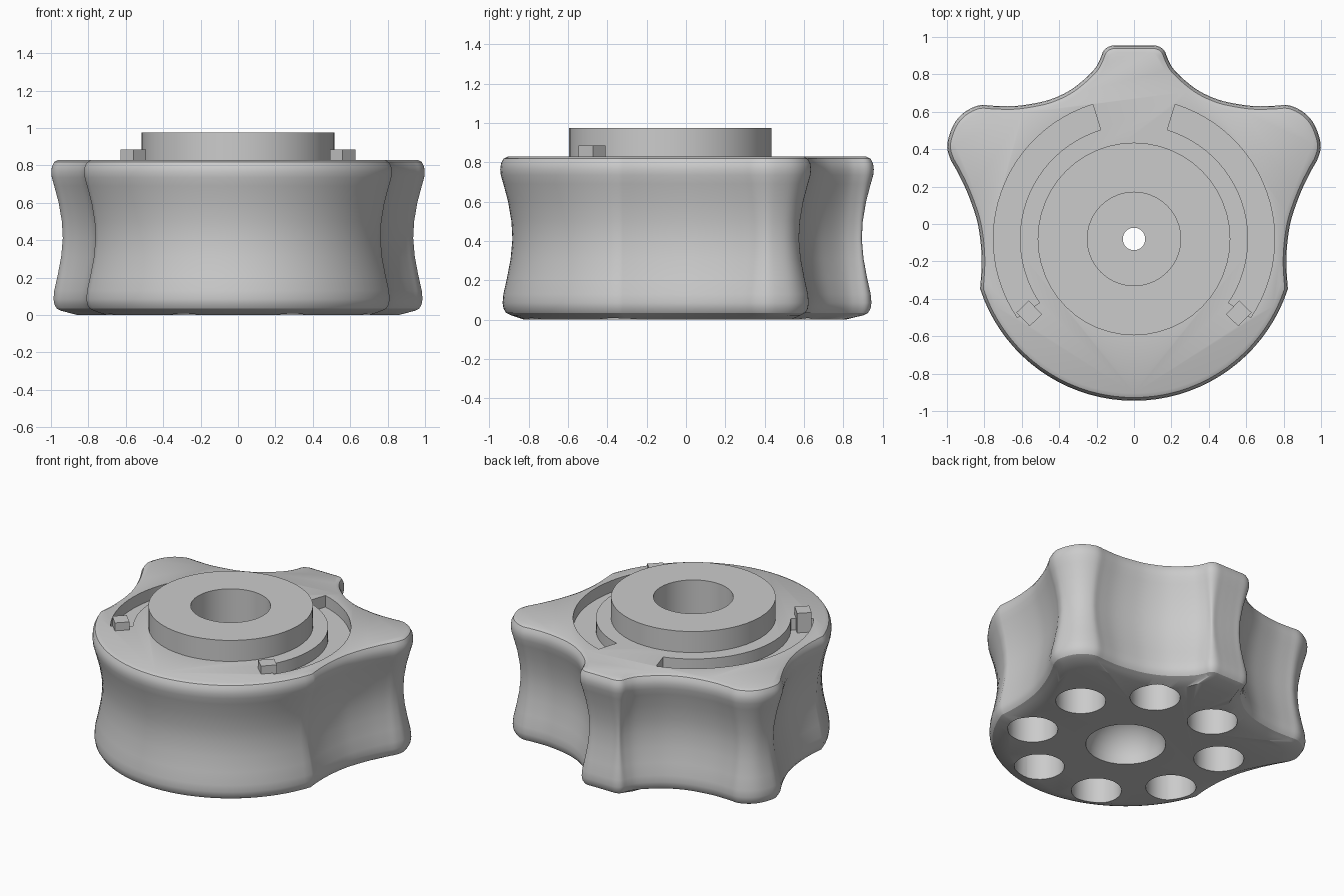
import bpy, bmesh
from math import sin, cos, pi, radians, sqrt
from mathutils import Vector

if "Cube" in bpy.data.objects:
    bpy.data.objects.remove(bpy.data.objects["Cube"])

CY = -0.08   # axis of the collar, bore, slots and bottom pockets


def make_object(name, bm):
    bmesh.ops.recalc_face_normals(bm, faces=bm.faces)
    me = bpy.data.meshes.new(name)
    bm.to_mesh(me)
    bm.free()
    ob = bpy.data.objects.new(name, me)
    bpy.context.collection.objects.link(ob)
    return ob


def loft(name, loops):
    """Skin a stack of closed loops and cap both ends."""
    bm = bmesh.new()
    rings = [[bm.verts.new(p) for p in loop] for loop in loops]
    n = len(rings[0])
    for a, b in zip(rings, rings[1:]):
        for i in range(n):
            j = (i + 1) % n
            bm.faces.new((a[i], a[j], b[j], b[i]))
    bm.faces.new(rings[0][::-1])
    bm.faces.new(rings[-1])
    return make_object(name, bm)


def lathe(name, profile, x=0.0, y=CY, n=40):
    return loft(name, [[(x + r * cos(2 * pi * i / n), y + r * sin(2 * pi * i / n), z)
                        for i in range(n)] for r, z in profile])


def arc_block(name, r0, r1, a0, a1, z0, z1, n=24):
    angs = [radians(a0 + (a1 - a0) * i / n) for i in range(n + 1)]
    pts = [(r0 * cos(a), CY + r0 * sin(a)) for a in angs]
    pts += [(r1 * cos(a), CY + r1 * sin(a)) for a in reversed(angs)]
    return loft(name, [[(x, y, z) for x, y in pts] for z in (z0, z1)])


def boolean(target, other, op):
    m = target.modifiers.new(op, 'BOOLEAN')
    m.operation, m.object, m.solver = op, other, 'EXACT'
    bpy.context.view_layer.objects.active = target
    bpy.ops.object.modifier_apply(modifier=m.name)
    bpy.data.objects.remove(other, do_unlink=True)


def spline(pts, steps=4):
    p = [Vector(q) for q in pts]
    p = [p[0]] + p + [p[-1]]
    out = []
    for i in range(1, len(p) - 2):
        a, b, c, d = p[i - 1:i + 3]
        for k in range(steps):
            t = k / steps
            out.append(0.5 * (2 * b + (c - a) * t + (2 * a - 5 * b + 4 * c - d) * t * t
                              + (3 * b - a - 3 * c + d) * t ** 3))
    return out


# Lobed outline: right half from the back lobe round to the front arc, mirrored
half = spline([(0, .955), (.06, .955), (.12, .953), (.16, .93), (.182, .88), (.21, .83),
               (.27, .77), (.35, .71), (.45, .665), (.55, .642), (.65, .63), (.75, .632),
               (.83, .634), (.91, .595), (.965, .53), (.998, .43), (.985, .355),
               (.95, .29), (.905, .2), (.865, .1), (.835, 0), (.818, -.12),
               (.815, -.23), (.823, -.345)])
half += [Vector((.865 * cos(radians(a)), CY + .865 * sin(radians(a))))
         for a in [-18 - 4 * i for i in range(19)]]
outline = half + [Vector((-p.x, p.y)) for p in reversed(half[1:-1])]
N = len(outline)

# Inward directions, averaged over neighbours so tight corners do not fold
raw = []
for i in range(N):
    t = outline[(i + 1) % N] - outline[i - 1]
    raw.append(Vector((t.y, -t.x)).normalized())
inward = []
for i in range(N):
    s = Vector((0, 0))
    for k in range(N):
        d = (outline[k] - outline[i]).length
        if d < .08:
            near = .5 * ((outline[k] - outline[k - 1]).length
                         + (outline[(k + 1) % N] - outline[k]).length)
            s += raw[k] * near * (1 - d / .08)
    inward.append(s.normalized())

# Body: waisted side with rounded rims and a slightly bowed underside
profile = [(.055, .022), (.03, .034), (.017, .055), (.012, .085), (.016, .13),
           (.034, .21), (.053, .31), (.062, .41), (.057, .5), (.04, .6),
           (.016, .69), (.003, .735), (0, .765), (.004, .795), (.017, .819), (.04, .83)]
loops = [[(p.x * .86, CY + (p.y - CY) * .86, 0) for p in outline]]
loops += [[(p.x + d.x * inset, p.y + d.y * inset, z)
           for p, d in zip(outline, inward)] for inset, z in profile]
# make sure the offset heads towards the inside
if loops[8][0][1] > outline[0].y:
    loops[1:] = [[(p.x - d.x * inset, p.y - d.y * inset, z)
                  for p, d in zip(outline, inward)] for inset, z in profile]
body = loft("knob_body", loops)

# Raised collar
boolean(body, lathe("collar", [(.515, .6), (.515, .975)], n=48), 'UNION')

# Axial cut: domed recess below, pin hole, wide bore above
dome = [(.25 * cos(a), .25 * sin(a)) for a in [radians(12 * i) for i in range(7)]]
bore = [(.25, -.1)] + dome[:-1] + [(.06, .243), (.06, .45), (.25, .45), (.25, 1.1)]
boolean(body, lathe("bore_cutter", bore), 'DIFFERENCE')

# Eight round pockets underneath
for k in range(8):
    a = radians(22.5 + 45 * k)
    boolean(body, lathe("pocket_cutter", [(.157, -.1), (.157, .42)],
                        .61 * cos(a), CY + .61 * sin(a), 32), 'DIFFERENCE')

# Curved slots with a stop tab at the front end of each
for side, a0, a1 in (("right", -34, 73), ("left", 107, 214)):
    boolean(body, arc_block("slot_cutter", .61, .752, a0, a1, .75, .95), 'DIFFERENCE')
    s = 1 if side == "right" else -1
    c = Vector((.56 * s, -.478))
    u = Vector((.72 * s, -.69)) * .046
    v = Vector((.69 * s, .72)) * .051
    pts = [c + u + v, c - u + v, c - u - v, c + u - v]
    loft("stop_tab_" + side, [[(p.x, p.y, z) for p in pts] for z in (.745, .885)])

# Smooth the rounded body, keep rims crisp
bpy.ops.object.select_all(action='DESELECT')
body.select_set(True)
bpy.context.view_layer.objects.active = body
bpy.ops.object.shade_smooth_by_angle(angle=radians(30))
